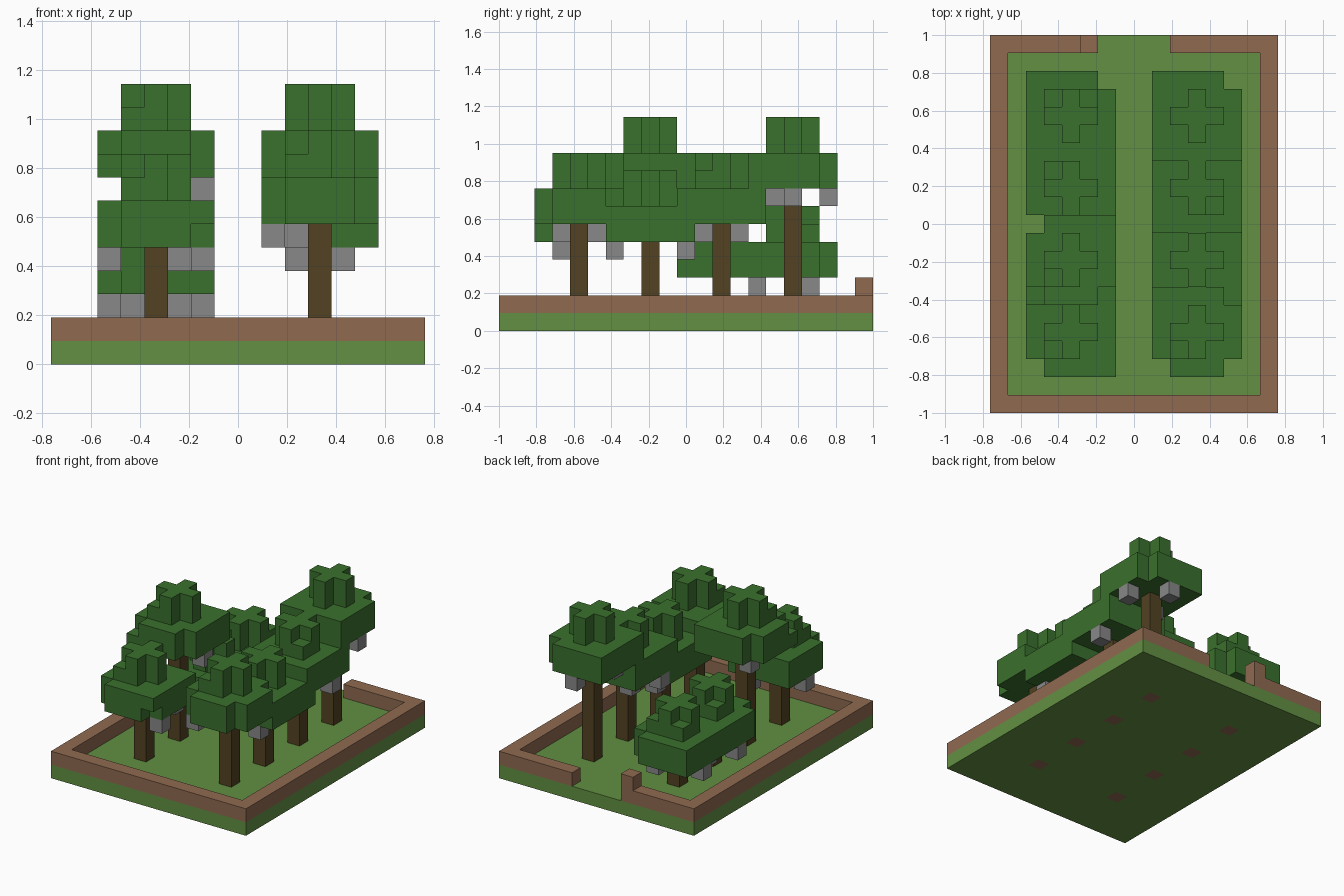
import bpy, bmesh
from mathutils import Vector

if "Cube" in bpy.data.objects:
    bpy.data.objects.remove(bpy.data.objects["Cube"])

NX, NY = 16, 21          # plot size in blocks
U = 2 / NY               # block edge


def material(name, rgb):
    lin = [((c / 255 + 0.055) / 1.055) ** 2.4 for c in rgb] + [1]
    m = bpy.data.materials.new(name)
    m.use_nodes = True
    m.diffuse_color = lin
    m.node_tree.nodes["Principled BSDF"].inputs["Base Color"].default_value = lin
    return m


MATS = {
    "grass": material("grass_green", (98, 144, 66)),
    "dirt": material("dirt_brown", (144, 106, 80)),
    "bark": material("bark_brown", (82, 66, 34)),
    "leaf": material("leaf_green", (58, 112, 45)),
    "pod": material("pod_grey", (136, 136, 136)),
}

cells = {}               # block position -> (part name, material key)


def fill(part, mat, xs, ys, zs):
    for x in xs:
        for y in ys:
            for z in zs:
                cells[x, y, z] = (part, mat)


# Ground slab and the low wall with a gap and one post at the back
fill("ground", "grass", range(NX), range(NY), [0])
for xs, ys in ((range(NX), [0]), ([0], range(NY)), ([NX - 1], range(NY)),
               (range(6), [NY - 1]), (range(10, NX), [NY - 1])):
    fill("border_wall", "dirt", xs, ys, [1])
fill("gate_post", "dirt", [5], [NY - 1], [2])

CORNERS = {"SW": (-1, -1), "SE": (1, -1), "NW": (-1, 1), "NE": (1, 1)}


def tree(name, cx, cy, top, upper_gaps, lower_gaps, crown_corners, pods):
    leaf = name + "_canopy"
    # Two broad layers with some corners left out
    for z, gaps in ((top - 4, lower_gaps), (top - 3, upper_gaps)):
        skip = [tuple(2 * c for c in CORNERS[g]) for g in gaps.split()]
        for i in range(-2, 3):
            for j in range(-2, 3):
                if (i, j) not in skip:
                    fill(leaf, "leaf", [cx + i], [cy + j], [z])
    # Cross-shaped crown, with a few corner blocks at its foot
    for i, j in ((0, 0), (1, 0), (-1, 0), (0, 1), (0, -1)):
        fill(leaf, "leaf", [cx + i], [cy + j], [top - 2, top - 1])
    for c in crown_corners.split():
        i, j = CORNERS[c]
        fill(leaf, "leaf", [cx + i], [cy + j], [top - 2])
    # Hanging pods, trunk and the dirt block under it
    for i, j in pods:
        fill(name + "_pods", "pod", [cx + i], [cy + j], [top - 5])
    fill(name + "_trunk", "bark", [cx], [cy], range(1, top - 1))
    fill(name + "_soil", "dirt", [cx], [cy], [0])


# Two rows of four trees; the low ones first so tall trunks win overlaps
L, R = 11, 4
ROW = (4, 8, 12, 16)
tree("right_tree_3", R, ROW[2], 7, "SW", "SW", "NW", [(-2, 0), (-1, 2), (2, 0)])
tree("right_tree_4", R, ROW[3], 7, "NE", "NE", "NW NE", [(1, 1), (-2, 0)])
tree("right_tree_1", R, ROW[0], 9, "SW", "SW SE", "SW", [(-2, 0), (1, 2), (2, -1)])
tree("right_tree_2", R, ROW[1], 12, "NW SW SE", "NW SE", "SW", [(2, 0), (-1, 1)])
tree("left_tree_2", L, ROW[1], 9, "", "", "", [(1, -2), (-1, 2)])
tree("left_tree_1", L, ROW[0], 10, "SW SE NE", "SW SE", "SW", [(-2, -1), (-1, 1)])
tree("left_tree_3", L, ROW[2], 10, "", "", "SE", [(2, 1), (-1, 1), (-2, -1)])
tree("left_tree_4", L, ROW[3], 12, "NE", "NE", "", [(2, 0), (0, 2), (-1, -1)])

# One mesh per part, keeping only the block faces that are exposed
parts = {}
for pos, (part, mat) in cells.items():
    parts.setdefault((part, mat), []).append(pos)

for (part, mat), blocks in parts.items():
    bm = bmesh.new()
    for pos in blocks:
        mid = Vector(pos) + Vector((0.5, 0.5, 0.5))
        for axis in range(3):
            for s in (-1, 1):
                step = [0, 0, 0]
                step[axis] = s
                if tuple(p + d for p, d in zip(pos, step)) in cells:
                    continue
                n, a, b = Vector(step) / 2, Vector(), Vector()
                a[(axis + 1) % 3] = 0.5
                b[(axis + 2) % 3] = 0.5 * s
                quad = [mid + n + a * p + b * q
                        for p, q in ((-1, -1), (1, -1), (1, 1), (-1, 1))]
                bm.faces.new([bm.verts.new(((v.x - NX / 2) * U, (v.y - NY / 2) * U, v.z * U))
                              for v in quad])
    bmesh.ops.remove_doubles(bm, verts=bm.verts, dist=U / 100)
    mesh = bpy.data.meshes.new(part)
    bm.to_mesh(mesh)
    bm.free()
    mesh.materials.append(MATS[mat])
    bpy.context.scene.collection.objects.link(bpy.data.objects.new(part, mesh))
